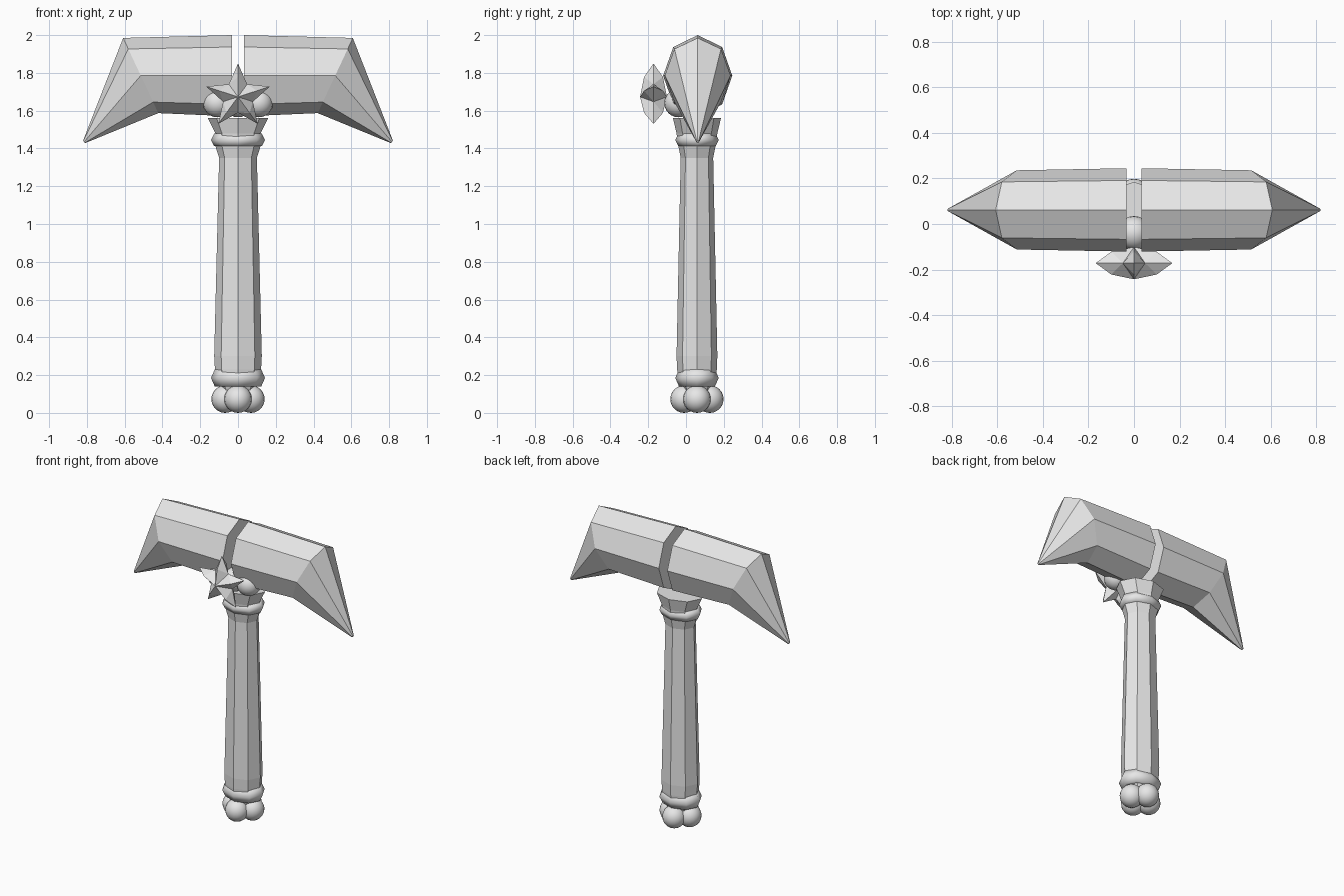
import bpy, bmesh, math
from mathutils import Vector

if "Cube" in bpy.data.objects:
    bpy.data.objects.remove(bpy.data.objects["Cube"])

CY = 0.058  # y of the handle axis

mat = bpy.data.materials.new("light_grey")
mat.diffuse_color = (0.8, 0.8, 0.8, 1)
mat.use_nodes = True
mat.node_tree.nodes["Principled BSDF"].inputs["Base Color"].default_value = mat.diffuse_color


def make(name, bm, smooth=False):
    bmesh.ops.recalc_face_normals(bm, faces=bm.faces)
    me = bpy.data.meshes.new(name)
    bm.to_mesh(me)
    bm.free()
    me.materials.append(mat)
    for p in me.polygons:
        p.use_smooth = smooth
    ob = bpy.data.objects.new(name, me)
    bpy.context.collection.objects.link(ob)
    return ob


def loft(bm, rings, closed=False):
    """Skin a list of point rings; cap the ends unless closed."""
    vs = [[bm.verts.new(p) for p in r] for r in rings]
    n = len(vs[0])
    pairs = list(zip(vs, vs[1:])) + ([(vs[-1], vs[0])] if closed else [])
    for a, b in pairs:
        for i in range(n):
            j = (i + 1) % n
            bm.faces.new((a[i], a[j], b[j], b[i]))
    if not closed:
        bm.faces.new(vs[0])
        bm.faces.new(vs[-1])


def oct_ring(rx, ry, z):
    return [(rx * math.cos(k * math.pi / 4), CY + ry * math.sin(k * math.pi / 4), z) for k in range(8)]


# Octagonal tapered handle with flared collar
bm = bmesh.new()
loft(bm, [oct_ring(rx, ry, z) for rx, ry, z in (
    (0.09, 0.075, 0.12), (0.115, 0.10, 0.18), (0.122, 0.105, 0.23), (0.126, 0.108, 0.30),
    (0.10, 0.086, 1.35), (0.122, 0.10, 1.42), (0.12, 0.108, 1.48), (0.16, 0.127, 1.56))])
make("handle", bm)


# Rings around the handle
def ring(name, z, rx, ry, mr, mz):
    bm = bmesh.new()
    loft(bm, [oct_ring(rx - mr + mr * math.cos(a), ry - mr + mr * math.cos(a), z + mz * math.sin(a))
              for a in (k * math.pi / 3 for k in range(6))], closed=True)
    make(name, bm, True)


ring("lower_ring", 0.185, 0.143, 0.115, 0.04, 0.052)
ring("upper_ring", 1.445, 0.143, 0.115, 0.032, 0.038)


# Ball clusters: pommel and star mount
def ball(name, loc, r):
    bm = bmesh.new()
    bmesh.ops.create_uvsphere(bm, u_segments=20, v_segments=12, radius=r)
    bmesh.ops.translate(bm, verts=bm.verts, vec=loc)
    make(name, bm, True)


for i in range(4):
    a = i * math.pi / 2
    ball(f"pommel_ball_{i + 1}", (0.068 * math.cos(a), CY + 0.068 * math.sin(a), 0.073), 0.073)
for i, x in enumerate((-0.11, 0, 0.11)):
    ball(f"mount_ball_{i + 1}", (x, -0.04, 1.64), 0.075)


# Two pick halves with a gap between them
def head_half(name, s):
    inner, outer, tip = [], [], []
    for k in range(8):
        c, n = math.cos(k * math.pi / 4), math.sin(k * math.pi / 4)
        inner.append((s * 0.032, 0.062 + 0.183 * c, 1.785 + 0.215 * n))
        outer.append((s * (0.515 + 0.093 * n), 0.062 + 0.174 * c, 1.786 + 0.199 * n))
        tip.append((s * (0.815 + 0.005 * n), 0.062 + 0.007 * c, 1.435 + 0.007 * n))
    bm = bmesh.new()
    loft(bm, [inner, outer, tip])
    make(name, bm)


head_half("head_left", -1)
head_half("head_right", 1)

# Puffy five-pointed star on the front
bm = bmesh.new()
ctr = Vector((0, -0.172, 1.673))


def polar(r, deg, dy=0.0):
    a = math.radians(deg)
    return bm.verts.new(ctr + Vector((r * math.sin(a), dy, r * math.cos(a))))


tips = [polar(0.177, 72 * i) for i in range(5)]
notches = [polar(0.083, 72 * i + 36) for i in range(5)]
for side in (-1, 1):
    mid = polar(0, 0, side * 0.071)
    ridges = [polar(0.105, 72 * i, side * 0.05) for i in range(5)]
    for i in range(5):
        for nt in (notches[i], notches[i - 1]):
            bm.faces.new((tips[i], nt, ridges[i]))
            bm.faces.new((ridges[i], nt, mid))
make("star", bm)
